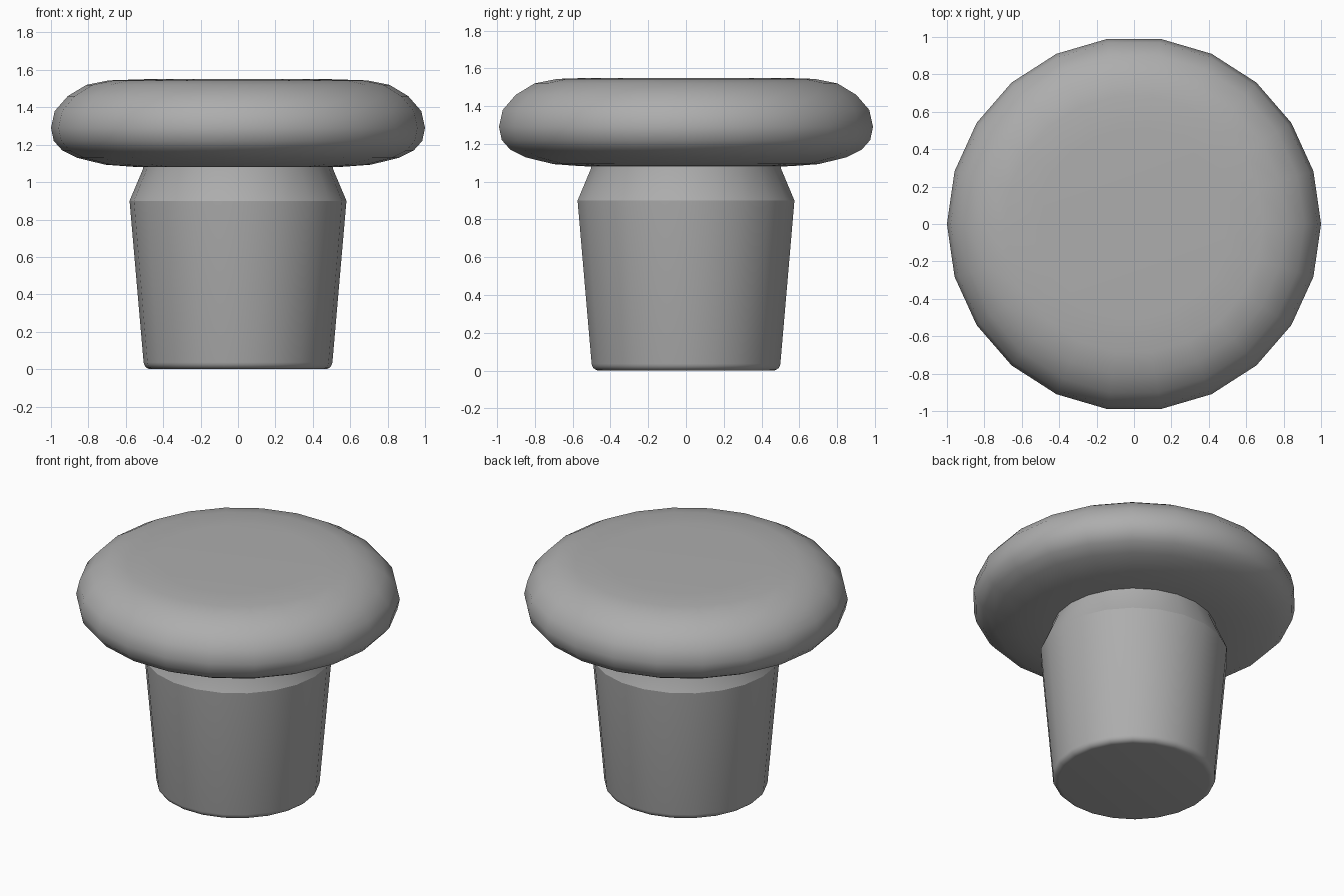
import bpy, bmesh, math

if "Cube" in bpy.data.objects:
    bpy.data.objects.remove(bpy.data.objects["Cube"])

SIDES = 22

# Mid grey shared by both parts
grey = bpy.data.materials.new("mid_grey")
grey.diffuse_color = (0.42, 0.42, 0.42, 1)
grey.use_nodes = True
grey.node_tree.nodes["Principled BSDF"].inputs["Base Color"].default_value = grey.diffuse_color


def lathe(name, profile, angle):
    """Revolve (radius, height) points round z and cap both ends."""
    bm = bmesh.new()
    rings = []
    for r, z in profile:
        rings.append([bm.verts.new((r * math.cos(2 * math.pi * i / SIDES),
                                    r * math.sin(2 * math.pi * i / SIDES), z))
                      for i in range(SIDES)])
    for low, high in zip(rings, rings[1:]):
        for i in range(SIDES):
            j = (i + 1) % SIDES
            bm.faces.new((low[i], low[j], high[j], high[i]))
    bm.faces.new(rings[0][::-1])
    bm.faces.new(rings[-1])
    mesh = bpy.data.meshes.new(name)
    bm.to_mesh(mesh)
    bm.free()
    mesh.materials.append(grey)
    obj = bpy.data.objects.new(name, mesh)
    bpy.context.collection.objects.link(obj)
    bpy.ops.object.select_all(action='DESELECT')
    obj.select_set(True)
    bpy.context.view_layer.objects.active = obj
    bpy.ops.object.shade_smooth_by_angle(angle=math.radians(angle))
    return obj


# Tapered stem: rounded foot, creased shoulder and a neck under the cap
foot = [(0.465 + 0.04 * math.sin(a), 0.04 - 0.04 * math.cos(a))
        for a in (math.radians(17 * k) for k in range(6))]
lathe("stem", foot + [(0.58, 0.90), (0.508, 1.07), (0.508, 1.12)], 25)

# Rounded disc cap
lathe("cap", [(0.45, 1.08), (0.56, 1.082), (0.71, 1.093), (0.86, 1.13), (0.94, 1.17),
              (0.985, 1.22), (1.0, 1.29), (0.98, 1.38), (0.91, 1.46),
              (0.81, 1.52), (0.69, 1.544), (0.5, 1.55)], 60)
